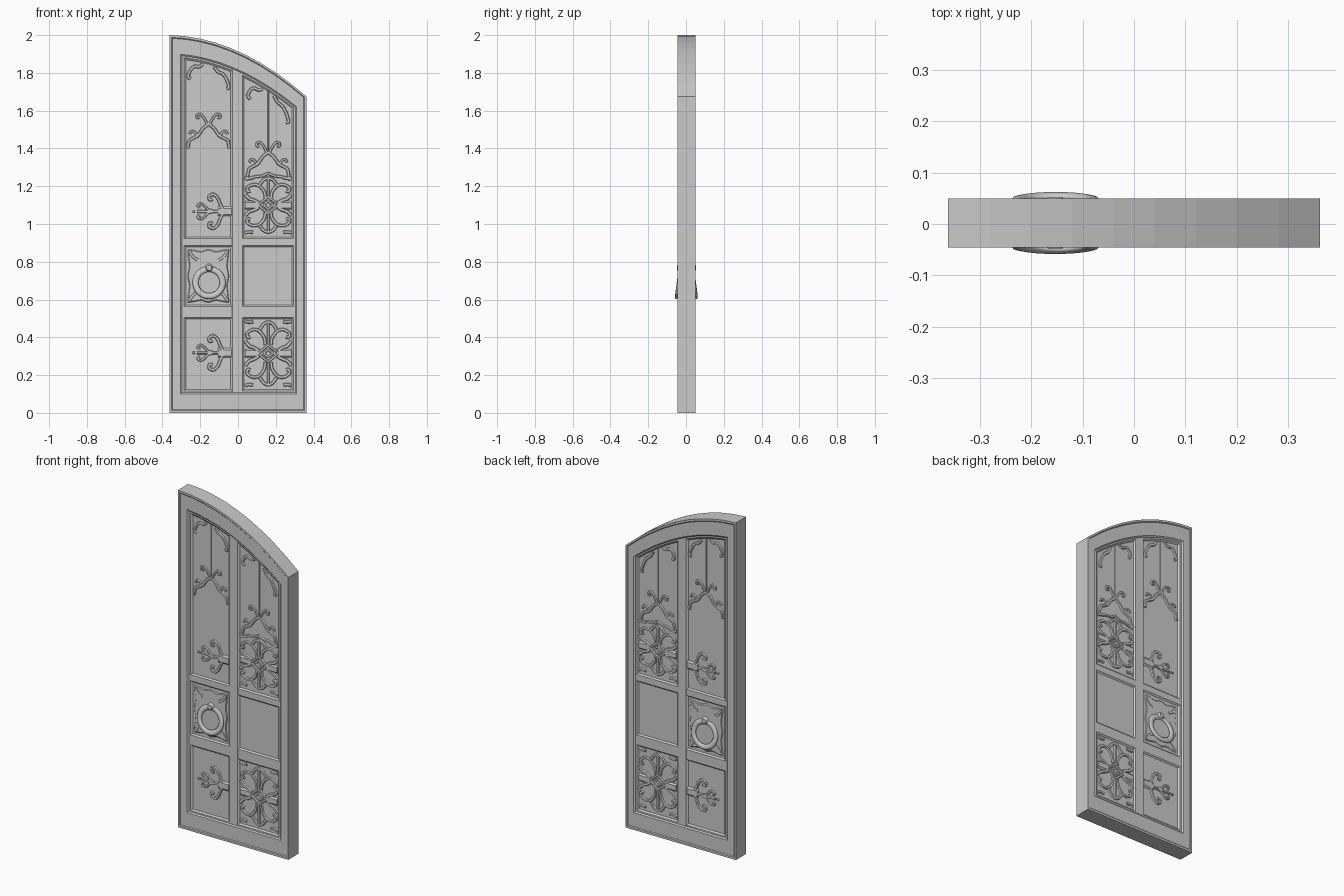
import bpy, bmesh, math

if "Cube" in bpy.data.objects:
    bpy.data.objects.remove(bpy.data.objects["Cube"])

YC = 0.002          # middle of the slab in y
H, RAIL, PANEL = 0.048, 0.038, 0.031   # half depths: frame, rails, panel field
N = 9               # segments along the arched top


def arch(x):
    return 1.915 - 0.449 * x - 0.59 * x * x


def finish(name, bm, smooth=False):
    bmesh.ops.remove_doubles(bm, verts=bm.verts, dist=1e-6)
    bmesh.ops.recalc_face_normals(bm, faces=bm.faces)
    me = bpy.data.meshes.new(name)
    bm.to_mesh(me)
    bm.free()
    for p in me.polygons:
        p.use_smooth = smooth
    ob = bpy.data.objects.new(name, me)
    bpy.context.collection.objects.link(ob)
    return ob


def bridge(bm, a, b, closed=True):
    n = len(a)
    for i in range(n if closed else n - 1):
        j = (i + 1) % n
        bm.faces.new((a[i], a[j], b[j], b[i]))


def verts(bm, pts, d, s):
    return [bm.verts.new((x, YC + s * d, z)) for x, z in pts]


def loop(x0, x1, z0, drop):
    top = [x1 + (x0 - x1) * i / N for i in range(N + 1)]
    return [(x0, z0), (x1, z0)] + [(x, arch(x) - drop) for x in top]


def prism(bm, base, top, d0, d1):
    for s in (-1, 1):
        a, b = verts(bm, base, d0, s), verts(bm, top, d1, s)
        bridge(bm, a, b)
        bm.faces.new(b)


def rect(x0, x1, z0, z1, g=0.0):
    return [(x0 + g, z0 + g), (x1 - g, z0 + g), (x1 - g, z1 - g), (x0 + g, z1 - g)]


def spline(p, n=5):
    # Catmull-Rom smoothing of a stroke
    q = [p[0]] + list(p) + [p[-1]]
    out = []
    for i in range(1, len(q) - 2):
        for k in range(n):
            t = k / n
            out.append(tuple(0.5 * (2 * b + (c - a) * t + (2 * a - 5 * b + 4 * c - d) * t * t
                                    + (3 * b - a - 3 * c + d) * t ** 3)
                             for a, b, c, d in zip(q[i - 1], q[i], q[i + 1], q[i + 2])))
    return out + [p[-1]]


def ribbon(bm, pts, w, h=0.009):
    # raised strip with sloped sides, on both door faces
    for s in (-1, 1):
        rows = []
        for i, (x, z) in enumerate(pts):
            a, b = pts[max(i - 1, 0)], pts[min(i + 1, len(pts) - 1)]
            dx, dz = b[0] - a[0], b[1] - a[1]
            L = math.hypot(dx, dz) or 1
            nx, nz = -dz / L, dx / L
            rows.append([bm.verts.new((x + nx * w * k, YC + s * (PANEL - 0.001 + e), z + nz * w * k))
                         for k, e in ((-1, 0), (-0.6, h), (0.6, h), (1, 0))])
        for r, q in zip(rows, rows[1:]):
            bridge(bm, r, q, False)
        bm.faces.new(rows[0])
        bm.faces.new(rows[-1])


def strokes(bm, cx, cz, items, flips, sv=1.0):
    for pts, w in items:
        for fu, fv in flips:
            ribbon(bm, spline([(cx + fu * u, cz + fv * sv * v) for u, v in pts]), w)


# door slab: stepped rim, frame and recessed field, same on both faces
bm = bmesh.new()
steps = [(loop(-.362, .362, 0, 0), H), (loop(-.352, .352, .012, .012), H),
         (loop(-.348, .348, .017, .017), H - .004), (loop(-.305, .311, .100, .098), H - .004),
         (loop(-.297, .304, .107, .106), RAIL), (loop(-.286, .295, .116, .115), RAIL),
         (loop(-.276, .286, .125, .125), PANEL)]
rims = []
for s in (-1, 1):
    prev = None
    for pts, d in steps:
        cur = verts(bm, pts, d, s)
        if prev:
            bridge(bm, prev, cur)
        else:
            rims.append(cur)
        prev = cur
    bm.faces.new(prev)
bridge(bm, *rims)
finish("door_slab", bm)

# centre mullion and cross rails
bm = bmesh.new()
xl, xr = -.040, .034
prism(bm, [(xl, .11), (xr, .11), (xr, arch(xr) - .11), (xl, arch(xl) - .11)],
      [(xl + .01, .11), (xr - .01, .11), (xr - .01, arch(xr - .01) - .11),
       (xl + .01, arch(xl + .01) - .11)], PANEL - .001, RAIL + .001)
finish("mullion", bm)
for name, z0, z1 in (("lower_rail", .497, .573), ("upper_rail", .877, .931)):
    bm = bmesh.new()
    prism(bm, rect(-.295, .303, z0, z1), [(-.295, z0 + .009), (.303, z0 + .009),
          (.303, z1 - .009), (-.295, z1 - .009)], PANEL - .001, RAIL + .0005)
    finish(name, bm)

# branching scroll hinges, drawn from the mullion outwards
UD, LR = ((-1, 1), (-1, -1)), ((1, 1), (-1, 1))
FOUR = ((1, 1), (-1, 1), (1, -1), (-1, -1))
hinge_scrolls = [([(.045, .012), (.06, .04), (.072, .07), (.095, .09), (.118, .08), (.115, .062), (.10, .064)], .009),
                 ([(.10, .004), (.125, .01), (.145, .032), (.165, .04), (.178, .03), (.168, .02)], .007)]
hinge_bars = [([(0, 0), (.035, 0), (.07, 0)], .027), ([(.06, 0), (.12, 0), (.182, 0)], .008),
              ([(.192, 0), (.2, 0), (.206, 0)], .006)]
for name, z in (("lower_scroll_hinge", .318), ("upper_scroll_hinge", 1.067)):
    bm = bmesh.new()
    strokes(bm, -.035, z, hinge_scrolls, UD)
    strokes(bm, -.035, z, hinge_bars, ((-1, 1),))
    finish(name, bm)

# four-lobed tracery with a diamond in the middle
lobes = [([(.015, .045), (.022, .085), (.05, .12), (.085, .125), (.112, .105), (.108, .085), (.095, .088)], .009),
         ([(.05, .014), (.075, .03), (.1, .04), (.122, .065)], .010),
         ([(0, .168), (.025, .155), (.045, .125)], .009),
         ([(.124, .172), (.105, .165), (.08, .168)], .009)]
mids = [([(.055, 0), (.09, 0), (.122, 0)], .024)]
posts = [([(0, .045), (0, .11), (0, .17)], .008)]
for name, z, sv in (("lower_tracery", .315, 1.0), ("upper_tracery", 1.10, .86)):
    bm = bmesh.new()
    strokes(bm, .16, z, lobes, FOUR, sv)
    strokes(bm, .16, z, mids, LR, sv)
    strokes(bm, .16, z, posts, ((1, 1), (1, -1)), sv)
    for r in (.055, .026):
        d = [(r, 0), (0, .8 * r), (-r, 0), (0, -.8 * r), (r, 0)]
        for a, b in zip(d, d[1:]):
            ribbon(bm, [(.16 + a[0], z + a[1]), (.16 + b[0], z + b[1])], .007)
    finish(name, bm)

# pointed gable ornament, mid rib and curls hanging from the arch
gable = [([(0, 0), (.03, -.025), (.055, -.06), (.08, -.075), (.102, -.09), (.11, -.13)], .009),
         ([(.006, -.005), (.02, .025), (.04, .05), (.06, .048), (.06, .032), (.048, .034)], .007),
         ([(.06, -.062), (.075, -.042), (.092, -.04), (.1, -.055)], .007)]
curls = [(.03, -.005), (.05, -.025), (.075, -.028), (.095, -.05), (.108, -.085), (.095, -.098)]
for name, cx, z in (("left_gable", -.156, 1.53), ("right_gable", .16, 1.38)):
    bm = bmesh.new()
    strokes(bm, cx, z, gable, LR)
    ribbon(bm, [(cx, z), (cx, arch(cx) - .12)], .004, .005)
    for f in (-1, 1):
        ribbon(bm, spline([(cx + f * u, arch(cx + f * u) - .125 + v) for u, v in curls]), .009)
    finish(name, bm)
bm = bmesh.new()
strokes(bm, .16, 1.38, [([(0, -.11), (.03, -.125), (.07, -.13), (.12, -.145)], .008)], LR)
finish("gable_sill", bm)

# wavy backplate with leaf ridges at the corners
cx, cz = -.157, .725
bm = bmesh.new()


def wavy(k):
    out = []
    for i in range(48):
        a = 2 * math.pi * i / 48
        m = max(abs(math.cos(a)), abs(math.sin(a)))
        r = k * (1 - .04 * math.cos(8 * a + math.pi)) / m
        out.append((cx + .106 * r * math.cos(a), cz + .137 * r * math.sin(a)))
    return out


prism(bm, wavy(1), wavy(.95), PANEL - .001, PANEL + .004)
for fu, fv in FOUR:
    ribbon(bm, spline([(cx + fu * u, cz + fv * v) for u, v in ((.055, .085), (.08, .1), (.1, .13))]), .01, .008)
finish("knocker_plate", bm)

# knocker ring leaning outwards at the bottom, and its boss
cx, cz = -.153, .690
bm = bmesh.new()
for s in (-1, 1):
    rows = []
    for i in range(28):
        a = 2 * math.pi * i / 28
        row = []
        for j in range(8):
            b = 2 * math.pi * j / 8
            r = .072 + .016 * math.cos(b)
            z = r * math.sin(a)
            row.append(bm.verts.new((cx + r * math.cos(a), YC + s * (.043 - .13 * z + .008 * math.sin(b)), cz + z)))
        rows.append(row)
    for i in range(28):
        bridge(bm, rows[i], rows[(i + 1) % 28])
finish("knocker_ring", bm, True)

bm = bmesh.new()
disc = lambda r: [(cx + r * math.cos(i * math.pi / 6), .768 + r * math.sin(i * math.pi / 6)) for i in range(12)]
prism(bm, disc(.024), disc(.014), PANEL, .050)
finish("knocker_boss", bm)
